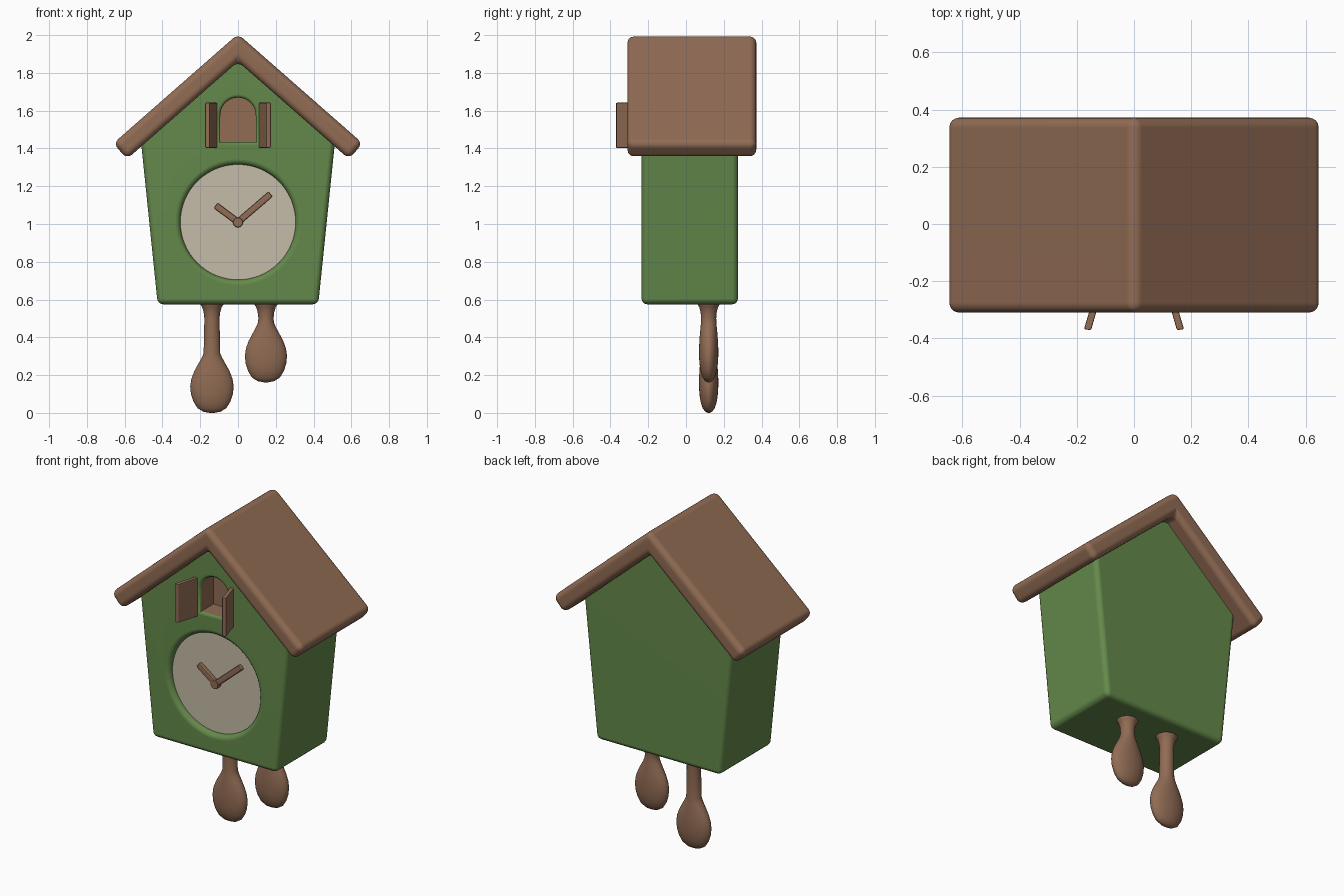
import bpy, bmesh, math
from mathutils import Vector

if "Cube" in bpy.data.objects:
    bpy.data.objects.remove(bpy.data.objects["Cube"])


def material(name, rgb):
    m = bpy.data.materials.new(name)
    m.diffuse_color = (*rgb, 1)
    m.use_nodes = True
    m.node_tree.nodes["Principled BSDF"].inputs["Base Color"].default_value = m.diffuse_color
    return m


GREEN = material("green paint", (0.127, 0.250, 0.069))
BROWN = material("brown wood", (0.285, 0.150, 0.089))
CREAM = material("cream dial", (0.560, 0.500, 0.385))
FRONT = -0.235


def loft(name, rings, *mats):
    """Closed solid through a list of equal-length point rings."""
    bm = bmesh.new()
    loops = [[bm.verts.new(p) for p in r] for r in rings]
    n = len(loops[0])
    for a, b in zip(loops, loops[1:]):
        for i in range(n):
            j = (i + 1) % n
            bm.faces.new((a[i], a[j], b[j], b[i]))
    bm.faces.new(loops[0])
    bm.faces.new(loops[-1])
    bmesh.ops.recalc_face_normals(bm, faces=bm.faces)
    me = bpy.data.meshes.new(name)
    bm.to_mesh(me)
    bm.free()
    ob = bpy.data.objects.new(name, me)
    bpy.context.collection.objects.link(ob)
    for m in mats:
        me.materials.append(m)
    return ob


def prism(name, outline, y0, y1, *mats):
    return loft(name, [[(x, y, z) for x, z in outline] for y in (y0, y1)], *mats)


def activate(ob):
    bpy.ops.object.select_all(action='DESELECT')
    ob.select_set(True)
    bpy.context.view_layer.objects.active = ob


def bevel(ob, width, segments=4):
    m = ob.modifiers.new("bevel", 'BEVEL')
    m.width, m.segments = width, segments
    m.limit_method, m.angle_limit = 'ANGLE', math.radians(25)
    activate(ob)
    bpy.ops.object.modifier_apply(modifier="bevel")


def smooth(ob, weighted=True):
    activate(ob)
    bpy.ops.object.shade_smooth_by_angle(angle=math.radians(40))
    if weighted:
        m = ob.modifiers.new("weighted", 'WEIGHTED_NORMAL')
        m.keep_sharp = True


def cut(body, outline, depth, r):
    """Sink a recess with a rounded rim into the front of the body."""
    rings = [[(x, FRONT + depth, z) for x, z in outline(0)]]
    for k in range(6):
        t = math.radians(18 * k)
        rings.append([(x, FRONT + r - r * math.sin(t), z)
                      for x, z in outline(r * (1 - math.cos(t)))])
    rings.append([(x, FRONT - 0.05, z) for x, z in outline(r)])
    cutter = loft("recess_cutter", rings)
    cutter.hide_render = True
    m = body.modifiers.new("cut", 'BOOLEAN')
    m.operation, m.solver, m.object = 'DIFFERENCE', 'EXACT', cutter
    activate(body)
    bpy.ops.object.modifier_apply(modifier="cut")
    bpy.data.objects.remove(cutter)


def circle(off, rad=0.305, cz=1.01, n=64):
    return [((rad + off) * math.cos(2 * math.pi * i / n),
             cz + (rad + off) * math.sin(2 * math.pi * i / n)) for i in range(n)]


def arch(off):
    w = 0.094 + off
    arc = [(w * math.cos(math.pi * i / 20), 1.575 + w * math.sin(math.pi * i / 20))
           for i in range(21)]
    return [(-w, 1.435 - off), (w, 1.435 - off)] + arc


# House body with dial recess and bird niche
body = prism("house_body", [(-0.425, 0.575), (0.425, 0.575), (0.515, 1.45),
                            (0, 1.90), (-0.515, 1.45)], FRONT, 0.275, GREEN, BROWN)
bevel(body, 0.03)
cut(body, circle, 0.042, 0.03)
cut(body, arch, 0.13, 0.018)
for p in body.data.polygons:
    c = p.center
    inside = abs(c.x) < 0.1 and 1.42 < c.z < 1.68 and FRONT + 0.025 < c.y < 0
    p.material_index = 1 if inside else 0
smooth(body)

# Gabled roof
d = Vector((0.655, -0.572)).normalized()
t = 0.11
tip = Vector((0.66, 1.427))
low = tip + Vector((d.y, -d.x)) * t
right = [tuple(tip), tuple(low)]
roof = prism("roof", [(0, 2.006)] + right + [(0, 2.006 - t / d.x)]
             + [(-x, z) for x, z in reversed(right)], -0.31, 0.372, BROWN)
bevel(roof, 0.035, 5)
smooth(roof)

# Clock dial
dial = prism("clock_dial", circle(0.004), -0.203, -0.18, CREAM)
smooth(dial)

# Clock hands and hub
for name, ex, ez in (("hour_hand", -0.118, 1.098), ("minute_hand", 0.172, 1.158)):
    a, b = Vector((0, 1.01)), Vector((ex, ez))
    u = (b - a).normalized()
    n = Vector((-u.y, u.x)) * 0.017
    hand = prism(name, [a - n, b - n, b + n, a + n], -0.228, -0.195, BROWN)
    bevel(hand, 0.007, 2)
    smooth(hand)
hub = prism("hand_hub", circle(0, 0.026, 1.008, 20), -0.234, -0.195, BROWN)
bevel(hub, 0.006, 2)
smooth(hub)

# Open niche doors
for side, s in (("left", -1), ("right", 1)):
    plan = [(0.104, -0.21), (0.128, -0.21), (0.175, -0.368), (0.150, -0.371)]
    door = loft(side + "_door", [[(s * x, y, z) for x, y in plan]
                                 for z in (1.403, 1.642)], BROWN)
    bevel(door, 0.005, 2)
    smooth(door)

# Hanging weights: flattened bulb, rod and flared top (height, half width, half depth)
BULB = [(0, 0.012, 0.006), (0.006, 0.045, 0.018), (0.025, 0.076, 0.032), (0.06, 0.098, 0.043),
        (0.10, 0.111, 0.049), (0.14, 0.115, 0.051), (0.18, 0.109, 0.051), (0.22, 0.094, 0.049),
        (0.26, 0.072, 0.046), (0.29, 0.055, 0.043), (0.315, 0.044, 0.041)]
FLARE = [(0.50, 0.040, 0.040), (0.535, 0.044, 0.043), (0.56, 0.052, 0.050),
         (0.58, 0.066, 0.062), (0.60, 0.068, 0.064)]
for name, cx, z0, k in (("left_weight", -0.138, 0.0, 1.0), ("right_weight", 0.148, 0.162, 0.97)):
    prof = [(z0 + h, w * k, dp) for h, w, dp in BULB] + FLARE
    rings = [[(cx + w * math.cos(math.pi * i / 16), 0.12 + dp * math.sin(math.pi * i / 16), z)
              for i in range(32)] for z, w, dp in prof]
    smooth(loft(name, rings, BROWN), False)
